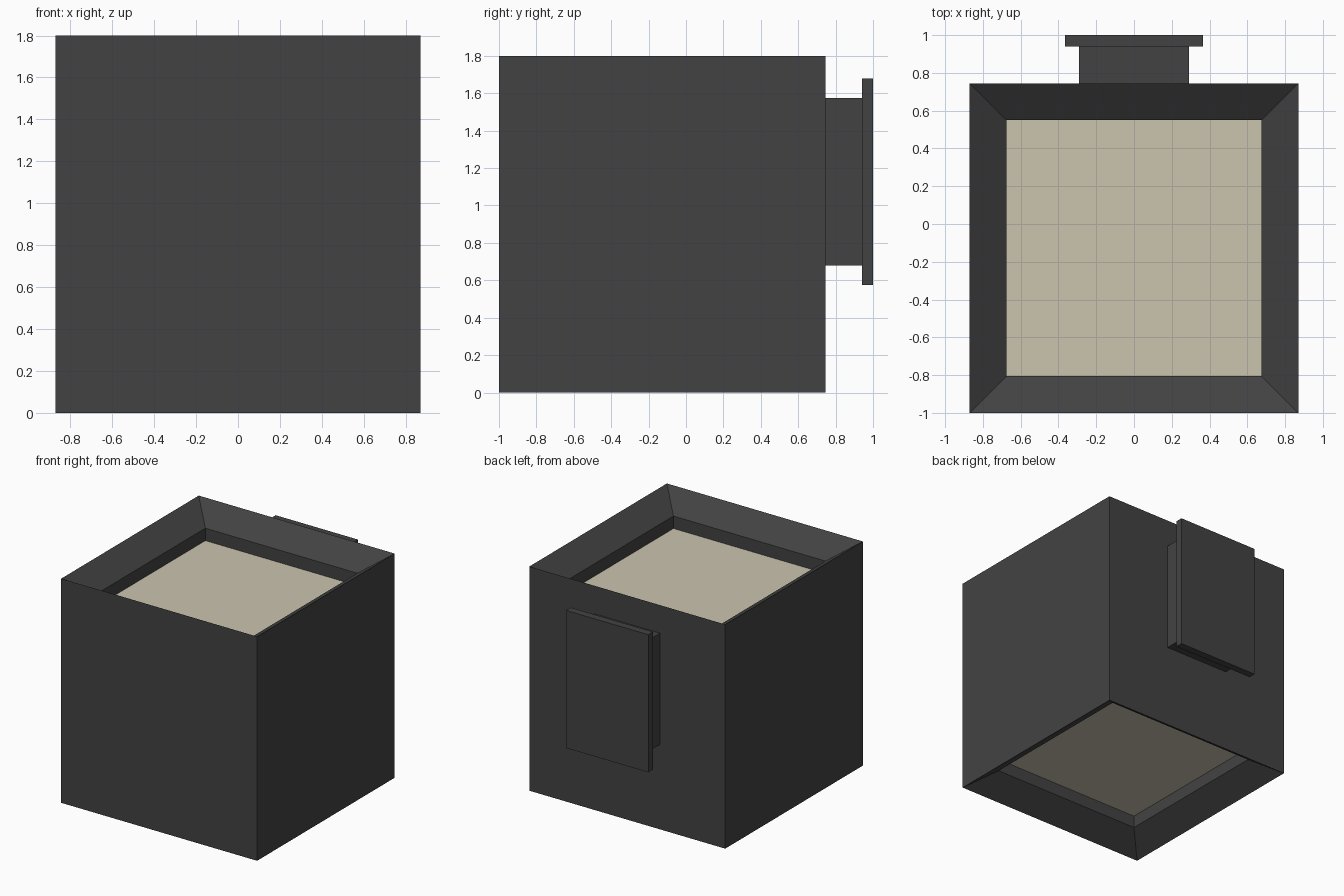
import bpy, bmesh

if "Cube" in bpy.data.objects:
    bpy.data.objects.remove(bpy.data.objects["Cube"])

YC, HX, HY, H = -0.1275, 0.87, 0.8725, 1.8   # housing centre, half sizes, height
RIM, SLOPE, LIP = 0.195, 0.135, 0.10         # rim width, bevel depth, lip depth


def material(name, rgb):
    m = bpy.data.materials.new(name)
    m.diffuse_color = (*rgb, 1)
    m.use_nodes = True
    m.node_tree.nodes["Principled BSDF"].inputs["Base Color"].default_value = m.diffuse_color
    return m


dark = material("dark_metal", (0.055, 0.055, 0.055))
cream = material("cream_diffuser", (0.60, 0.55, 0.43))


def finish(name, bm, mat):
    bmesh.ops.recalc_face_normals(bm, faces=bm.faces)
    me = bpy.data.meshes.new(name)
    bm.to_mesh(me)
    bm.free()
    me.materials.append(mat)
    ob = bpy.data.objects.new(name, me)
    bpy.context.collection.objects.link(ob)


def box(name, x, y, z, mat):
    bm = bmesh.new()
    bmesh.ops.create_cube(bm, size=1)
    for v in bm.verts:
        v.co = [(a + b) / 2 + c * (b - a) for c, (a, b) in zip(v.co, (x, y, z))]
    finish(name, bm, mat)


# Housing: square tube with knife-edge rims sloping inwards at both ends
bm = bmesh.new()
profile = [(0, 0), (0, H), (RIM, H - SLOPE), (RIM, SLOPE)]   # (inset, height)
rings = [[bm.verts.new((sx * (HX - d), YC + sy * (HY - d), z))
          for sx, sy in ((-1, -1), (1, -1), (1, 1), (-1, 1))] for d, z in profile]
for a, b in zip(rings, rings[1:] + rings[:1]):
    for i in range(4):
        j = (i + 1) % 4
        bm.faces.new((a[i], a[j], b[j], b[i]))
finish("housing", bm, dark)

# Light diffusers, recessed at the top and the bottom
ix, iy, t = HX - RIM, HY - RIM, 0.03
top, bottom = H - SLOPE - LIP, SLOPE + LIP
for name, z in (("top_diffuser", (top - t, top)), ("bottom_diffuser", (bottom, bottom + t))):
    box(name, (-ix, ix), (YC - iy, YC + iy), z, cream)

# Wall bracket at the back
box("bracket_neck", (-0.29, 0.29), (YC + HY, 0.94), (0.68, 1.575), dark)
box("wall_plate", (-0.365, 0.365), (0.94, 1.0), (0.575, 1.68), dark)
